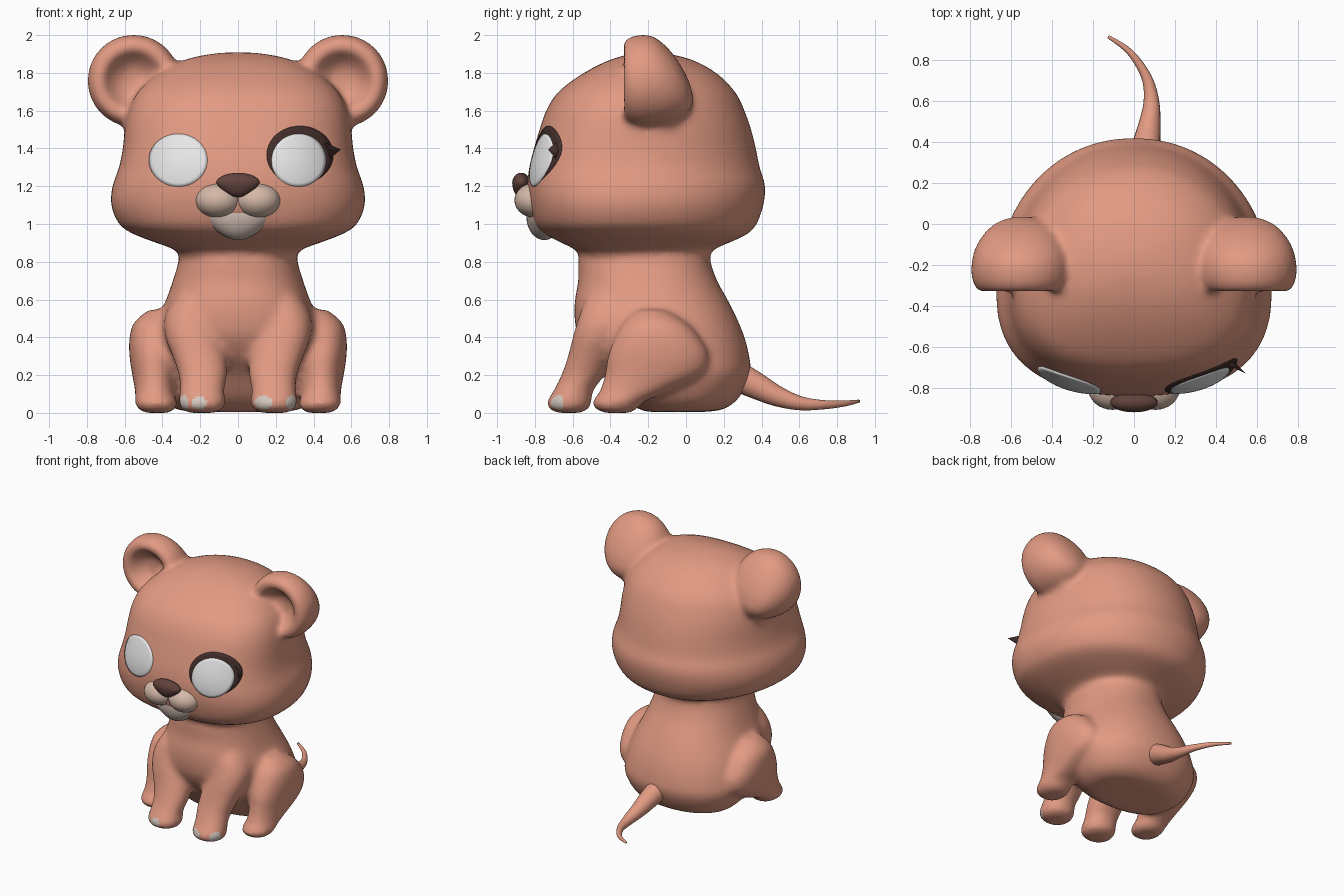
import bpy, bmesh, math
from mathutils import Matrix, Vector
from mathutils.bvhtree import BVHTree

if "Cube" in bpy.data.objects:
    bpy.data.objects.remove(bpy.data.objects["Cube"])


def material(name, rgb):
    m = bpy.data.materials.new(name)
    m.diffuse_color = (*rgb, 1)
    m.use_nodes = True
    m.node_tree.nodes["Principled BSDF"].inputs["Base Color"].default_value = m.diffuse_color
    return m


SKIN = material("terracotta skin", (0.76, 0.325, 0.225))
CREAM = material("cream muzzle", (0.66, 0.48, 0.39))
CHIN = material("pale chin", (0.60, 0.48, 0.42))
TOE = material("pale toe", (0.66, 0.58, 0.52))
WHITE = material("eye white", (0.80, 0.80, 0.80))
NOSE = material("brown nose", (0.12, 0.055, 0.046))
LID = material("dark lid", (0.055, 0.027, 0.024))


def finish(name, bm, *mats):
    me = bpy.data.meshes.new(name)
    bm.to_mesh(me)
    bm.free()
    ob = bpy.data.objects.new(name, me)
    bpy.context.collection.objects.link(ob)
    for m in mats:
        me.materials.append(m)
    for p in me.polygons:
        p.use_smooth = True
    return ob


def spline(rows, steps=4):
    """Catmull-Rom through rows of numbers."""
    out = []
    for i in range(len(rows) - 1):
        a, b, c, d = (rows[max(i - 1, 0)], rows[i], rows[i + 1], rows[min(i + 2, len(rows) - 1)])
        for k in range(steps):
            t = k / steps
            out.append([0.5 * (2 * q + (r - p) * t + (2 * p - 5 * q + 4 * r - s) * t * t
                               + (3 * q - p - 3 * r + s) * t ** 3) for p, q, r, s in zip(a, b, c, d)])
    return out + [list(rows[-1])]


def loft(bm, rows, front=2.0, back=2.0, mid=0.5, mat=Matrix(), n=72):
    """Closed skin over horizontal rings: (z, centre x, half width, y min, y max)."""
    rings = []
    for z, cx, rx, y0, y1 in spline(rows):
        ring, yc = [], y0 + (y1 - y0) * mid
        for i in range(n):
            a = math.tau * i / n
            c, s = math.cos(a), math.sin(a)
            p, ry = (front, yc - y0) if s < 0 else (back, y1 - yc)
            x = cx + rx * math.copysign(abs(c) ** (2 / p), c)
            y = yc + ry * math.copysign(abs(s) ** (2 / p), s)
            ring.append(bm.verts.new(mat @ Vector((x, y, z))))
        rings.append(ring)
    for r, q in zip(rings, rings[1:]):
        for i in range(n):
            j = (i + 1) % n
            bm.faces.new((r[i], r[j], q[j], q[i]))
    bm.faces.new(rings[0][::-1])
    bm.faces.new(rings[-1])
    return [v for r in rings for v in r]


def ball(bm, c, r):
    m = Matrix.Translation(c) @ Matrix.Diagonal((*r, 1))
    return bmesh.ops.create_uvsphere(bm, u_segments=32, v_segments=20, radius=1, matrix=m)["verts"]


# Skin: head, torso, legs and ears, fused into one smooth surface
bm = bmesh.new()
head = [(0.80, 0.29, -0.54, 0.11), (0.86, 0.33, -0.58, 0.14), (0.91, 0.46, -0.68, 0.25),
        (0.95, 0.56, -0.75, 0.33), (1.0, 0.63, -0.80, 0.375), (1.1, 0.672, -0.83, 0.41),
        (1.2, 0.665, -0.84, 0.42), (1.3, 0.63, -0.83, 0.39), (1.4, 0.61, -0.805, 0.37),
        (1.5, 0.60, -0.775, 0.345), (1.6, 0.58, -0.74, 0.31), (1.7, 0.53, -0.675, 0.26),
        (1.8, 0.42, -0.54, 0.16), (1.87, 0.28, -0.40, 0.03), (1.902, 0.13, -0.28, -0.10),
        (1.909, 0.02, -0.21, -0.17)]
loft(bm, [(z, 0, w, a, b) for z, w, a, b in head], 2.5, 2.1, 0.41)
torso = [(0.005, 0.22, -0.2, 0.1), (0.02, 0.33, -0.25, 0.2), (0.08, 0.41, -0.33, 0.28),
         (0.2, 0.47, -0.42, 0.34), (0.3, 0.475, -0.51, 0.335), (0.4, 0.46, -0.57, 0.31),
         (0.5, 0.425, -0.59, 0.27), (0.6, 0.38, -0.588, 0.22), (0.7, 0.345, -0.57, 0.165),
         (0.8, 0.315, -0.57, 0.13), (0.9, 0.30, -0.55, 0.12)]
loft(bm, [(z, 0, w, a, b) for z, w, a, b in torso], 2.4, 2.2)
front_leg = [(0.0, 0.19, 0.07, -0.68, -0.56), (0.02, 0.19, 0.11, -0.725, -0.515),
             (0.06, 0.19, 0.125, -0.735, -0.50), (0.12, 0.19, 0.117, -0.70, -0.49),
             (0.2, 0.185, 0.128, -0.66, -0.43), (0.3, 0.205, 0.142, -0.625, -0.38),
             (0.4, 0.235, 0.15, -0.60, -0.31), (0.5, 0.25, 0.14, -0.57, -0.25),
             (0.6, 0.235, 0.11, -0.53, -0.22), (0.69, 0.21, 0.06, -0.45, -0.26)]
hind_leg = [(0.0, 0.43, 0.06, -0.43, -0.29), (0.02, 0.43, 0.10, -0.48, -0.26),
            (0.06, 0.435, 0.112, -0.495, -0.22), (0.11, 0.44, 0.105, -0.46, -0.10),
            (0.2, 0.44, 0.12, -0.43, 0.08), (0.3, 0.44, 0.135, -0.415, 0.12),
            (0.4, 0.44, 0.135, -0.375, 0.07), (0.48, 0.43, 0.12, -0.33, 0.0),
            (0.545, 0.41, 0.065, -0.26, -0.11)]
# Ear cup: (depth along y, radius), from the hollow over the rim to the back
ear = [(-0.225, 0.015), (-0.235, 0.07), (-0.275, 0.12), (-0.32, 0.155), (-0.335, 0.19),
       (-0.30, 0.23), (-0.22, 0.245), (-0.12, 0.225), (-0.04, 0.17), (0.0, 0.10), (0.015, 0.02)]
for s in (-1, 1):
    for leg in (front_leg, hind_leg):
        loft(bm, [(z, s * cx, w, a, b) for z, cx, w, a, b in leg], 2.2, 2.1)
    for v in loft(bm, [(d, 0, r, -r, r) for d, r in ear],
                  mat=Matrix.Translation((s * 0.552, 0, 1.758)) @ Matrix.Rotation(-math.pi / 2, 4, 'X')):
        if v.co.y > -0.2:       # the back of the ear slopes down
            v.co.y -= 1.9 * (v.co.z - 1.758) * (v.co.y + 0.2)
    ball(bm, (s * 0.47, -0.12, 1.66), (0.17, 0.13, 0.21))
ball(bm, (0, -0.75, 1.12), (0.23, 0.11, 0.13))
bmesh.ops.recalc_face_normals(bm, faces=bm.faces)
raw = finish("raw_skin", bm)
rem = raw.modifiers.new("fuse", 'REMESH')
rem.mode = 'VOXEL'
rem.voxel_size = 0.017
smo = raw.modifiers.new("soften", 'SMOOTH')
smo.factor = 0.5
smo.iterations = 16
dg = bpy.context.evaluated_depsgraph_get()
mesh = bpy.data.meshes.new_from_object(raw.evaluated_get(dg))
bpy.data.objects.remove(raw)
bm = bmesh.new()
bm.from_mesh(mesh)
bpy.data.meshes.remove(mesh)
# Pale toes on the front paws
for f in bm.faces:
    c = f.calc_center_median()
    if c.y < -0.645 and any(((c.x - x) / w) ** 2 + ((c.z - 0.055) / 0.038) ** 2 < 1
                            for x, w in ((-0.29, 0.03), (-0.205, 0.037), (0.135, 0.047), (0.28, 0.03))):
        f.material_index = 1
tree = BVHTree.FromBMesh(bm)
finish("body", bm, SKIN, TOE)


def on_face(x, z, lift):
    """Point on the front of the head, lifted along the surface normal."""
    p, nrm, _, _ = tree.ray_cast(Vector((x, -2, z)), Vector((0, 1, 0)))
    return p + nrm * lift


def eye_plate(bm, cx, cz, rx, rz, lift, bulge):
    n = 40
    mid = bm.verts.new(on_face(cx, cz, lift + bulge))
    prev = None
    for r, h in [(k / 8, lift + bulge * (1 - (k / 8) ** 2)) for k in range(1, 9)] + [(1.0, -0.006)]:
        ring = [bm.verts.new(on_face(cx + rx * r * math.cos(math.tau * i / n),
                                     cz + rz * r * math.sin(math.tau * i / n), h)) for i in range(n)]
        for i in range(n):
            j = (i + 1) % n
            bm.faces.new((mid, ring[i], ring[j]) if prev is None else (prev[i], ring[i], ring[j], prev[j]))
        prev = ring


# Eyes: white plates, with a dark lid and lash on one side only
for name, cx, rx in (("left_eye", -0.315, 0.153), ("right_eye", 0.32, 0.143)):
    bm = bmesh.new()
    eye_plate(bm, cx, 1.337, rx, 0.139, 0.007, 0.01)
    finish(name, bm, WHITE)
bm = bmesh.new()
eye_plate(bm, 0.327, 1.365, 0.175, 0.153, 0.004, 0)
tip = bm.verts.new((0.545, -0.73, 1.395))
root = [bm.verts.new(on_face(x, z, h)) for x, z, h in
        ((0.455, 1.43, 0.006), (0.485, 1.345, 0.006), (0.485, 1.39, -0.01))]
for i in range(3):
    bm.faces.new((tip, root[i], root[(i + 1) % 3]))
finish("eyelid_and_lash", bm, LID)

# Muzzle lobes, chin and nose
bm = bmesh.new()
for s in (-1, 1):
    ball(bm, (s * 0.105, -0.80, 1.125), (0.12, 0.108, 0.092))
finish("muzzle", bm, CREAM)
bm = bmesh.new()
for v in ball(bm, (0, -0.75, 1.04), (0.19, 0.095, 0.125)):
    if v.co.z < 1.04:
        v.co.x *= 1 - 3 * (1.04 - v.co.z)
finish("chin", bm, CHIN)
bm = bmesh.new()
for v in ball(bm, (0, -0.872, 1.217), (0.116, 0.048, 0.054)):
    if v.co.z < 1.217:
        drop = 1.217 - v.co.z
        v.co.x *= 1 - 7 * drop
        v.co.z -= 0.4 * drop
finish("nose", bm, NOSE)

# Tail: tapered tube swept along a curved path (x, y, z, radius)
path = spline([(0.03, 0.22, 0.22, 0.085), (0.055, 0.36, 0.15, 0.072), (0.075, 0.48, 0.09, 0.055),
               (0.085, 0.60, 0.052, 0.038), (0.06, 0.72, 0.043, 0.025), (-0.02, 0.84, 0.05, 0.016),
               (-0.125, 0.915, 0.062, 0.008)], 5)
bm = bmesh.new()
rings = []
for i, (x, y, z, r) in enumerate(path):
    d = Vector(path[min(i + 1, len(path) - 1)][:3]) - Vector(path[max(i - 1, 0)][:3])
    u = d.cross(Vector((0, 0, 1))).normalized()
    w = u.cross(d).normalized()
    rings.append([bm.verts.new(Vector((x, y, z)) + r * (u * math.cos(a) + w * math.sin(a)))
                  for a in (math.tau * k / 20 for k in range(20))])
for r, q in zip(rings, rings[1:]):
    for i in range(20):
        bm.faces.new((r[i], r[(i + 1) % 20], q[(i + 1) % 20], q[i]))
bm.faces.new(rings[0])
bm.faces.new(rings[-1])
bmesh.ops.recalc_face_normals(bm, faces=bm.faces)
finish("tail", bm, SKIN)
